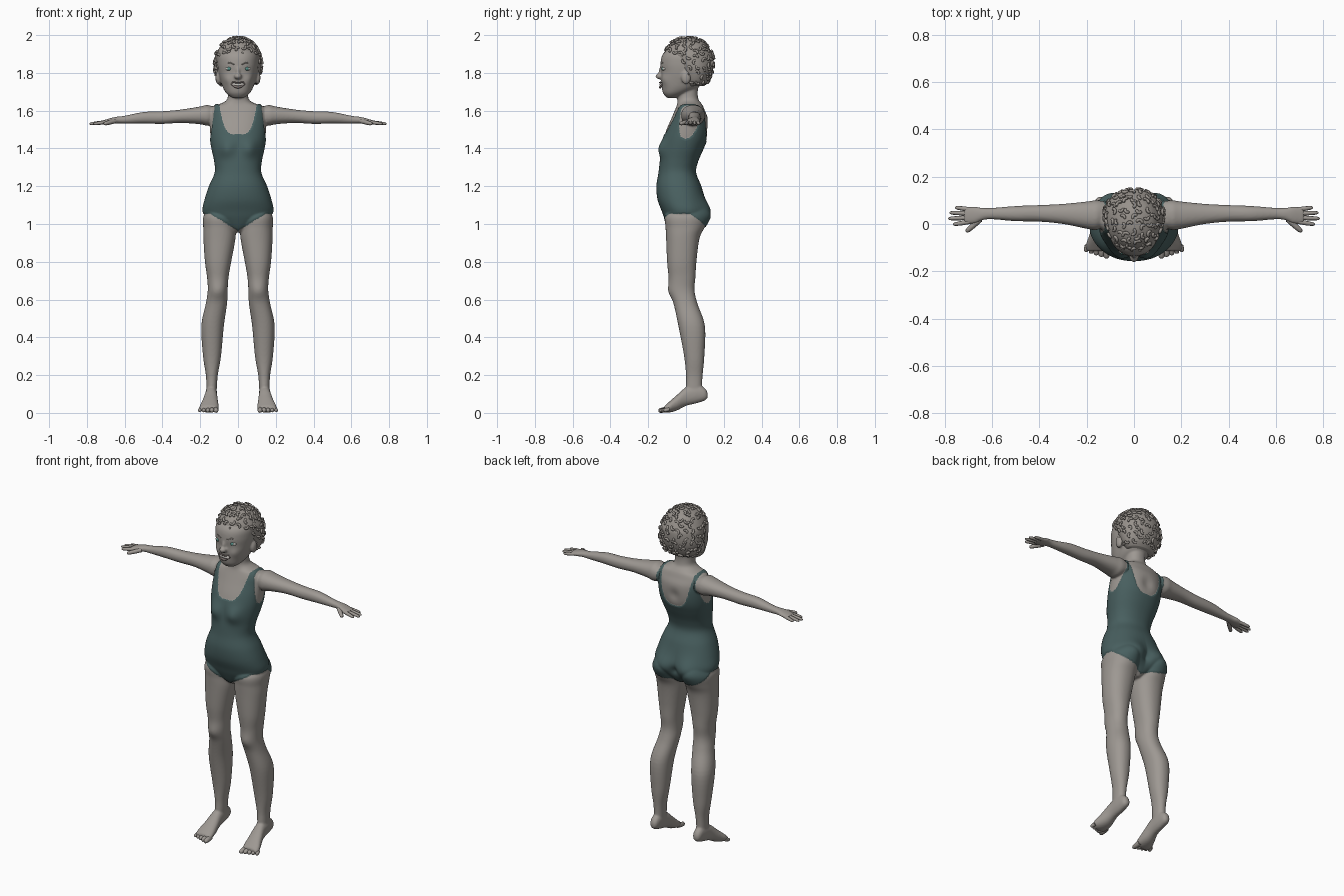
import bpy, bmesh, math, random
from mathutils import Vector

random.seed(4)
if "Cube" in bpy.data.objects:
    bpy.data.objects.remove(bpy.data.objects["Cube"])


def material(name, rgb):
    mat = bpy.data.materials.new(name)
    mat.use_nodes = True
    mat.diffuse_color = (*rgb, 1)
    shader = mat.node_tree.nodes["Principled BSDF"]
    shader.inputs["Base Color"].default_value = (*rgb, 1)
    shader.inputs["Roughness"].default_value = 0.8
    return mat


SKIN = material("warm grey skin", (0.34, 0.315, 0.29))
SUIT = material("dark teal fabric", (0.065, 0.115, 0.115))
HAIR = material("grey brown hair", (0.31, 0.285, 0.26))
TEETH = material("tooth white", (0.55, 0.53, 0.5))
IRIS = material("teal iris", (0.09, 0.27, 0.24))
LIPS = material("dull lips", (0.21, 0.175, 0.165))


def suit_area(c):
    """True where a body point is covered by the swimsuit."""
    ax, z = abs(c.x), c.z
    if z < 1.3:
        back = min(1, max(0, (c.y - 0.02) / 0.09))
        return z > 0.965 + 0.09 * min(1, ax / 0.15) * (1 - 0.75 * back)
    low = 1.475 if c.y < 0 else 1.44
    neckline = low + 0.16 * (ax / 0.1) ** 4
    armhole = 1.45 + 8 * (0.145 - ax)
    return z < neckline and z < armhole


def place(mesh, name, mat, mirror=False):
    mesh.materials.append(mat)
    mesh.shade_smooth()
    ob = bpy.data.objects.new(name, mesh)
    bpy.context.collection.objects.link(ob)
    if mirror:
        mod = ob.modifiers.new("Mirror", "MIRROR")
        mod.use_mirror_merge = False
    return ob


def finish(bm, name, mat, mirror=False):
    bmesh.ops.recalc_face_normals(bm, faces=bm.faces)
    mesh = bpy.data.meshes.new(name)
    bm.to_mesh(mesh)
    bm.free()
    return place(mesh, name, mat, mirror)


def baked(ob):
    """Replace an object by its final mesh."""
    graph = bpy.context.evaluated_depsgraph_get()
    mesh = bpy.data.meshes.new_from_object(ob.evaluated_get(graph))
    bpy.data.objects.remove(ob)
    return mesh


def spline(a, b, c, d, t):
    return 0.5 * (2 * b + (c - a) * t + (2 * a - 5 * b + 4 * c - d) * t * t
                  + (3 * b - a - 3 * c + d) * t ** 3)


def loft(name, rings, axis, mat=SKIN, mirror=False, sides=48, steps=6, power=2.2):
    """Skin rings of (position, a min, a max, b min, b max) along an axis."""
    bm = bmesh.new()
    dense = []
    last = len(rings) - 1
    for i in range(last):
        quad = [rings[max(0, min(last, i + k))] for k in (-1, 0, 1, 2)]
        dense += [[spline(*v, s / steps) for v in zip(*quad)] for s in range(steps)]
    dense.append(rings[-1])
    loops = []
    for p, a0, a1, b0, b1 in dense:
        loop = []
        for k in range(sides):
            t = math.tau * (k + 0.5) / sides
            u, w = (math.copysign(abs(f) ** (2 / power), f) for f in (math.cos(t), math.sin(t)))
            a = (a0 + a1) / 2 + (a1 - a0) / 2 * u
            b = (b0 + b1) / 2 + (b1 - b0) / 2 * w
            co = {"x": (p, a, b), "y": (a, p, b), "z": (a, b, p)}[axis]
            loop.append(bm.verts.new(co))
        loops.append(loop)
    for lo, hi in zip(loops, loops[1:]):
        for k in range(sides):
            n = (k + 1) % sides
            bm.faces.new((lo[k], lo[n], hi[n], hi[k]))
    bm.faces.new(loops[0])
    bm.faces.new(loops[-1])
    return finish(bm, name, mat, mirror)


def column(name, rings, **kw):
    """Loft upright rings of (z, half width, front y, back y)."""
    return loft(name, [(z, -w, w, f, b) for z, w, f, b in rings], "z", **kw)


def blob(name, centre, size, mat=SKIN, mirror=False):
    bm = bmesh.new()
    bmesh.ops.create_uvsphere(bm, u_segments=32, v_segments=20, radius=1)
    for v in bm.verts:
        v.co = Vector(c + s * k for c, s, k in zip(centre, size, v.co))
    return finish(bm, name, mat, mirror)


def tubes(name, paths, mat, mirror=False, sides=2):
    """Round tubes; each path is a list of (point, radius)."""
    cu = bpy.data.curves.new(name, "CURVE")
    cu.dimensions = "3D"
    cu.bevel_depth = 1
    cu.bevel_resolution = sides
    cu.use_fill_caps = True
    for path in paths:
        sp = cu.splines.new("POLY")
        sp.points.add(len(path) - 1)
        for pt, (co, r) in zip(sp.points, path):
            pt.co = (*co, 1)
            pt.radius = r
    ob = bpy.data.objects.new(name, cu)
    bpy.context.collection.objects.link(ob)
    return place(baked(ob), name, mat, mirror)


def digit(base, tip, r):
    """Finger or toe path with a rounded tip."""
    a, b = Vector(base), Vector(tip)
    profile = ((0, 1), (0.5, 1), (0.85, 0.85), (0.96, 0.6), (1, 0.2))
    return [(a.lerp(b, t), r * k) for t, k in profile]


# Torso and neck
parts = [column("torso", [
    (0.955, 0.02, -0.06, 0.04), (0.98, 0.06, -0.085, 0.07), (1.03, 0.16, -0.11, 0.095),
    (1.07, 0.184, -0.125, 0.105), (1.13, 0.173, -0.147, 0.095), (1.2, 0.15, -0.153, 0.077),
    (1.27, 0.12, -0.142, 0.05), (1.33, 0.122, -0.135, 0.06), (1.4, 0.137, -0.125, 0.09),
    (1.45, 0.145, -0.118, 0.11), (1.5, 0.148, -0.103, 0.118), (1.56, 0.15, -0.077, 0.115),
    (1.6, 0.15, -0.06, 0.1), (1.625, 0.13, -0.05, 0.09), (1.64, 0.085, -0.046, 0.08),
    (1.66, 0.058, -0.045, 0.066), (1.7, 0.052, -0.042, 0.062), (1.75, 0.052, -0.04, 0.07),
])]

# Legs
parts.append(loft("legs", [
    (1.09, 0.05, 0.15, -0.07, 0.08), (1.04, 0.015, 0.183, -0.11, 0.1),
    (0.98, 0.012, 0.184, -0.108, 0.09), (0.92, 0.014, 0.183, -0.105, 0.07),
    (0.8, 0.036, 0.175, -0.1, 0.055), (0.72, 0.05, 0.164, -0.092, 0.05),
    (0.65, 0.055, 0.16, -0.088, 0.045), (0.58, 0.058, 0.17, -0.066, 0.06),
    (0.46, 0.075, 0.194, -0.04, 0.1), (0.3, 0.09, 0.185, -0.01, 0.097),
    (0.2, 0.107, 0.17, 0, 0.088), (0.13, 0.112, 0.167, 0, 0.085),
    (0.09, 0.115, 0.165, 0.01, 0.09),
], "z", mirror=True))

# Feet with raised heels
parts.append(loft("feet", [
    (0.115, 0.13, 0.15, 0.08, 0.105), (0.1, 0.118, 0.164, 0.066, 0.13),
    (0.06, 0.112, 0.17, 0.052, 0.15), (0, 0.11, 0.175, 0.037, 0.135),
    (-0.05, 0.105, 0.19, 0.012, 0.093), (-0.09, 0.103, 0.204, 0.002, 0.058),
    (-0.115, 0.108, 0.2, 0.003, 0.036),
], "y", mirror=True))

# Arms running into the palms
parts.append(loft("arms", [
    (0.12, -0.01, 0.095, 1.535, 1.615), (0.16, -0.025, 0.1, 1.52, 1.63),
    (0.2, -0.02, 0.095, 1.528, 1.622), (0.3, 0, 0.085, 1.535, 1.606),
    (0.4, 0.01, 0.08, 1.53, 1.597), (0.5, 0.012, 0.076, 1.532, 1.593),
    (0.6, 0.02, 0.068, 1.532, 1.573), (0.64, 0.016, 0.068, 1.533, 1.568),
    (0.67, 0.003, 0.073, 1.531, 1.562), (0.7, 0, 0.071, 1.529, 1.553),
    (0.72, 0.006, 0.064, 1.531, 1.547),
], "x", mirror=True))

# Head, nose and ears
parts.append(column("head", [
    (1.667, 0.03, -0.1, -0.05), (1.69, 0.06, -0.12, 0), (1.72, 0.079, -0.128, 0.06),
    (1.76, 0.093, -0.131, 0.1), (1.8, 0.103, -0.132, 0.12), (1.85, 0.109, -0.135, 0.13),
    (1.9, 0.105, -0.122, 0.125), (1.95, 0.07, -0.07, 0.09), (1.97, 0.03, -0.03, 0.04),
]))
parts.append(blob("nose", (0, -0.139, 1.782), (0.02, 0.023, 0.016)))
parts.append(blob("nose_bridge", (0, -0.125, 1.805), (0.012, 0.02, 0.035)))
parts.append(blob("ears", (0.104, 0, 1.775), (0.015, 0.025, 0.036), mirror=True))

# Fuse the parts into one seamless body
joined = bmesh.new()
for part in parts:
    joined.from_mesh(baked(part))
rough = finish(joined, "rough_body", SKIN)
remesh = rough.modifiers.new("Remesh", "REMESH")
remesh.mode = "VOXEL"
remesh.voxel_size = 0.0055
soften = rough.modifiers.new("Smooth", "SMOOTH")
soften.factor = 0.5
soften.iterations = 5
body = bmesh.new()
body.from_mesh(baked(rough))

# Soft forms as (centre, reach, push): bust, buttocks, cheeks, knees, spine hollow
FORMS = [((0.063, -0.12, 1.4), 0.045, -0.024), ((0.085, 0.1, 1.06), 0.07, 0.03),
         ((0.055, -0.1, 1.765), 0.028, -0.01), ((0.107, -0.088, 0.64), 0.04, -0.007),
         ((0, 0.115, 1.5), 0.035, -0.01), ((0, 0.1, 1.05), 0.025, -0.015)]
for v in body.verts:
    p = Vector((abs(v.co.x), v.co.y, v.co.z))
    for centre, reach, push in FORMS:
        v.co.y += push * math.exp(-(p - Vector(centre)).length_squared / reach ** 2)

# Colour the swimsuit and lift its fabric slightly off the skin
for f in body.faces:
    f.material_index = int(suit_area(f.calc_center_median()))
body.normal_update()
for v in body.verts:
    if all(f.material_index for f in v.link_faces):
        v.co += v.normal * 0.004
finish(body, "body_and_swimsuit", SKIN).data.materials.append(SUIT)

# Toes, fingers and thumbs
tubes("toes", [digit((0.118 + 0.02 * i, -0.09, 0.02), (0.116 + 0.022 * i, -0.146 + 0.007 * i, 0.011),
                     0.0145 - 0.001 * i) for i in range(5)], SKIN, mirror=True)
tips = [(0.757, 0.07), (0.78, 0.048), (0.786, 0.023), (0.765, -0.002)]
fingers = [digit((0.69, 0.061 - 0.017 * i, 1.541), (x, y, 1.53), 0.0095)
           for i, (x, y) in enumerate(tips)]
thumb = digit((0.65, 0.02, 1.545), (0.71, -0.033, 1.53), 0.012)
tubes("fingers", fingers + [thumb], SKIN, mirror=True)

# Eyes and brows
blob("eyes", (0.046, -0.111, 1.822), (0.021, 0.016, 0.011), TEETH, mirror=True)
blob("irises", (0.046, -0.119, 1.822), (0.012, 0.011, 0.01), IRIS, mirror=True)
brow = [((0.02, -0.133, 1.845), 0.003), ((0.045, -0.124, 1.855), 0.004),
        ((0.073, -0.104, 1.845), 0.002)]
tubes("brows", [brow], HAIR, mirror=True)


def face_line(width, y, z, lift, r):
    """Curved line across the face, bending back toward its ends."""
    ts = [k / 6 - 1 for k in range(13)]
    return [((width * t, y + 0.024 * t * t, z + lift * t * t), r * (1.15 - t * t)) for t in ts]


# Smiling mouth
blob("teeth", (0, -0.118, 1.738), (0.038, 0.022, 0.012), TEETH)
tubes("lips", [face_line(0.046, -0.138, 1.748, 0.01, 0.004),
               face_line(0.046, -0.137, 1.724, 0.034, 0.006)], LIPS)

# Hair cap covered in short hooked curls
cap = column("hair_cap", [
    (1.73, 0.08, 0, 0.095), (1.76, 0.107, -0.02, 0.12), (1.82, 0.124, -0.05, 0.143),
    (1.88, 0.122, -0.09, 0.146), (1.91, 0.112, -0.11, 0.135), (1.955, 0.082, -0.083, 0.104),
    (1.98, 0.042, -0.04, 0.06), (1.987, 0.012, -0.01, 0.025),
], mat=HAIR, sides=64, steps=8, power=2)
spots, curls = [], []
faces = list(cap.data.polygons)
random.shuffle(faces)
for f in faces:
    c, n = f.center.copy(), f.normal.copy()
    on_face = c.z < 1.885 and abs(c.x) < 0.105 and c.y < 0
    if on_face or c.z < 1.74 or any((c - s).length < 0.027 for s in spots):
        continue
    spots.append(c)
    u = n.orthogonal().normalized()
    v = n.cross(u)
    start, r = random.uniform(0, math.tau), random.uniform(0.009, 0.013)
    arc = []
    for k in range(9):
        t = start + k * 0.4
        point = c + n * 0.003 + r * (u * math.cos(t) + v * math.sin(t))
        arc.append((point, 0.0065 if 0 < k < 8 else 0.004))
    curls.append(arc)
tubes("hair_curls", curls, HAIR)
